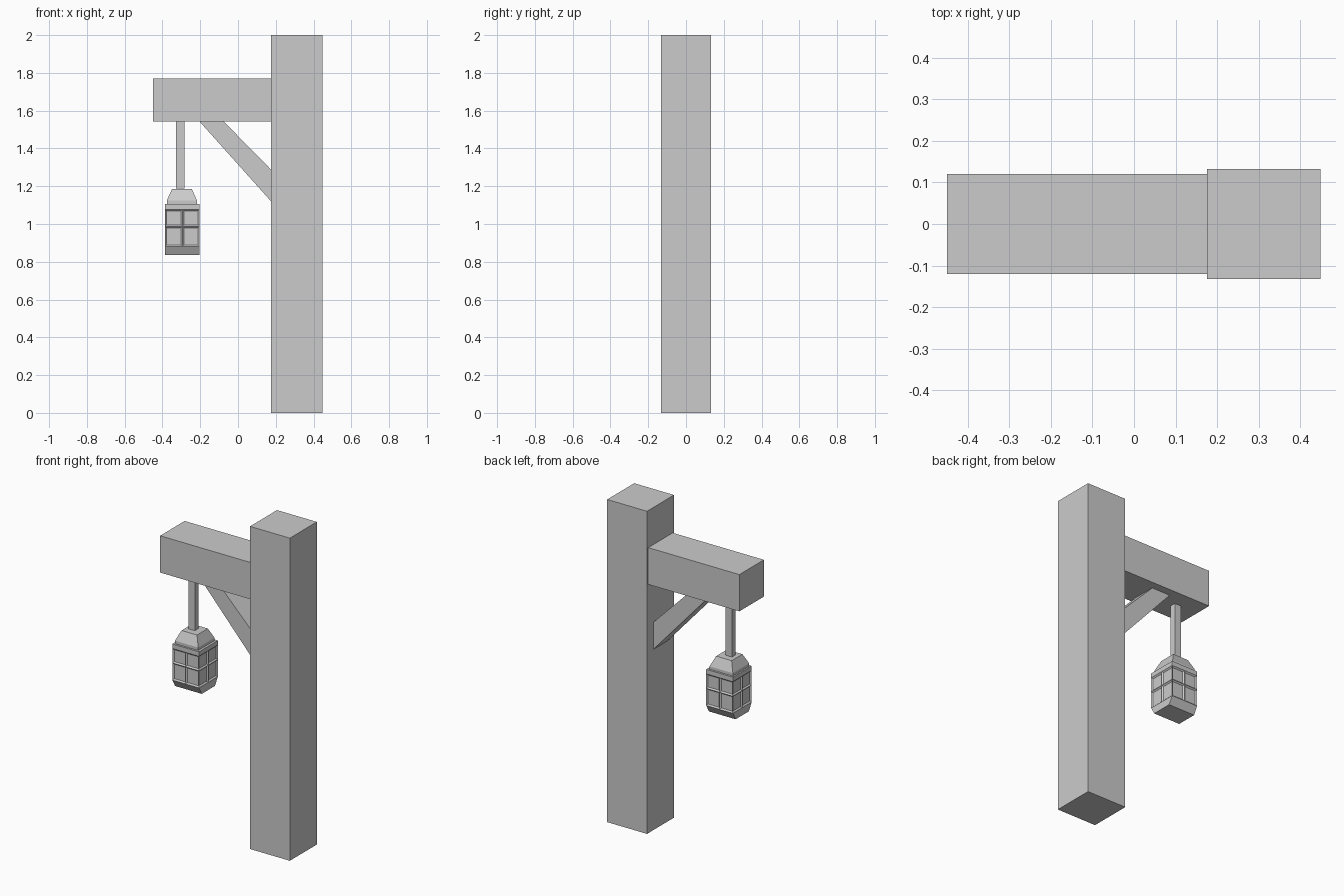
import bpy, bmesh

if "Cube" in bpy.data.objects:
    bpy.data.objects.remove(bpy.data.objects["Cube"])


def loft(name, rings, recess=()):
    """Skin rings of points, cap both ends; recess the panes in the listed bands."""
    bm = bmesh.new()
    loops = [[bm.verts.new(p) for p in ring] for ring in rings]
    n = len(loops[0])
    panes = []
    for band, (a, b) in enumerate(zip(loops, loops[1:])):
        for i in range(n):
            j = (i + 1) % n
            face = bm.faces.new((a[i], a[j], b[j], b[i]))
            if band in recess:
                panes.append(face)
    bm.faces.new(loops[0][::-1])
    bm.faces.new(loops[-1])
    bmesh.ops.recalc_face_normals(bm, faces=bm.faces)
    if panes:
        bmesh.ops.inset_individual(bm, faces=panes, thickness=0.008,
                                   depth=-0.0078, use_even_offset=True)
    mesh = bpy.data.meshes.new(name)
    bm.to_mesh(mesh)
    bm.free()
    obj = bpy.data.objects.new(name, mesh)
    bpy.context.collection.objects.link(obj)
    return obj


def rect(x0, x1, hy, z):
    return [(x0, -hy, z), (x1, -hy, z), (x1, hy, z), (x0, hy, z)]


def box(name, x0, x1, hy, z0, z1):
    return loft(name, [rect(x0, x1, hy, z0), rect(x0, x1, hy, z1)])


def split_rect(x0, x1, hy, z):
    """Rectangle with an extra point in the middle of each side."""
    r = rect(x0, x1, hy, z)
    out = []
    for p, q in zip(r, r[1:] + r[:1]):
        out += [p, ((p[0] + q[0]) / 2, (p[1] + q[1]) / 2, z)]
    return out


# Timber post and arm
box("post", 0.175, 0.448, 0.132, 0.0, 2.0)
box("beam", -0.45, 0.175, 0.12, 1.542, 1.77)

# Diagonal brace
profile = [(-0.203, 1.542), (0.175, 1.12), (0.175, 1.288), (-0.075, 1.542)]
loft("brace", [[(x, y, z) for x, z in profile] for y in (-0.07, 0.07)])

# Hanging rod
box("hanging_rod", -0.328, -0.284, 0.018, 1.187, 1.542)

# Lantern body: wedge-shaped base, two rows of recessed panes, top rail
levels = [(0.065, 0.835), (0.092, 0.882), (0.092, 0.988), (0.092, 1.078), (0.092, 1.106)]
loft("lantern_body", [split_rect(-0.386, -0.203, hy, z) for hy, z in levels],
     recess=(1, 2))

# Lantern roof
roof = [(0.08, 1.106), (0.08, 1.124), (0.053, 1.184)]
loft("lantern_roof", [rect(-0.297 - h, -0.297 + h, h, z) for h, z in roof])
